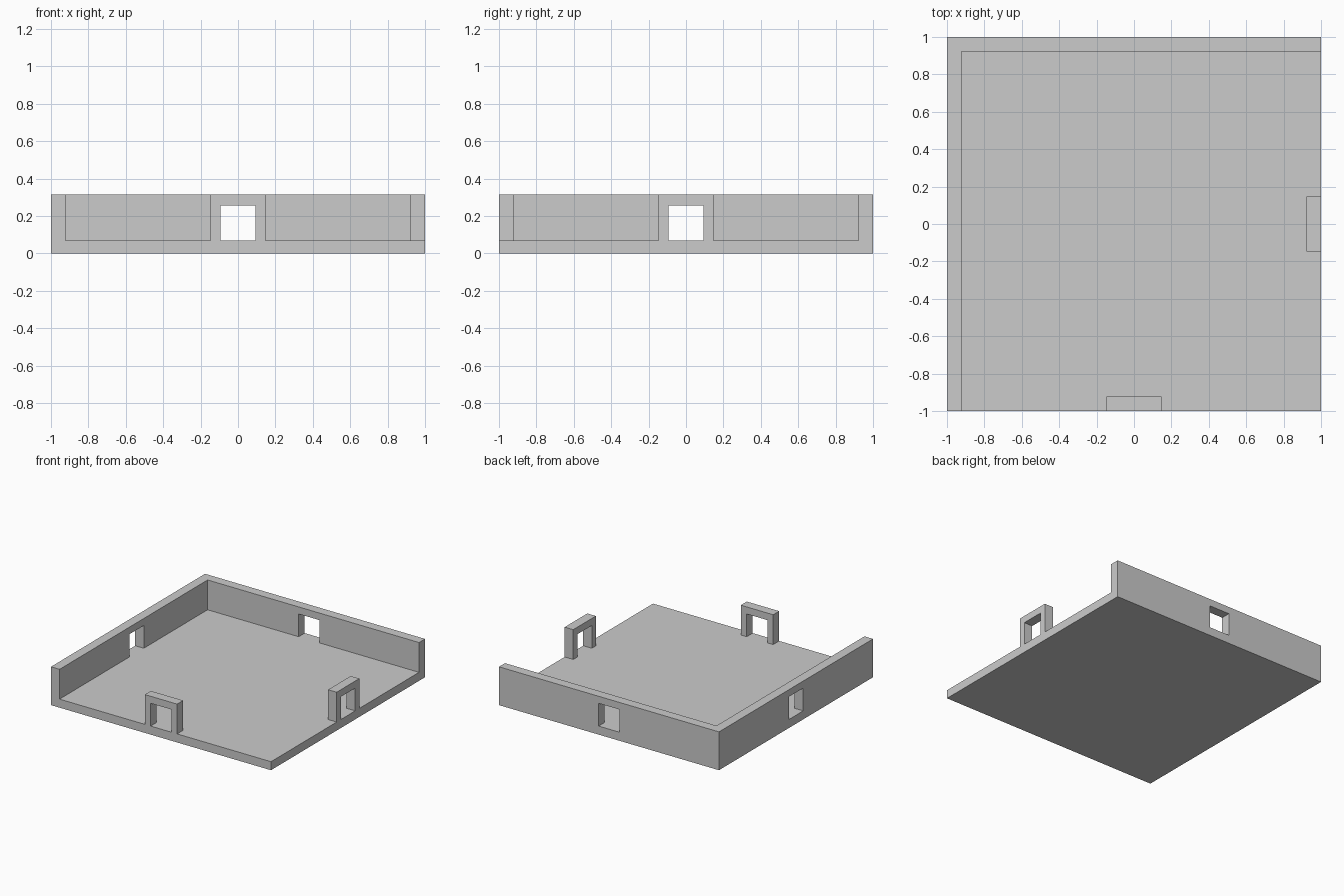
import bpy
import bmesh

if "Cube" in bpy.data.objects:
    bpy.data.objects.remove(bpy.data.objects["Cube"])

FLOOR_Z = 0.07     # top of the base slab
TOP_Z = 0.315      # top of walls and door frames
LINTEL_Z = 0.257   # top of the openings
HALF_DOOR = 0.094  # half width of the openings
HALF_FRAME = 0.147
INNER = 0.922      # inner face of walls


def extrude_profile(name, profile, d0, d1, place):
    """Closed 2D profile extruded from depth d0 to d1; place maps (u, depth, z) to 3D."""
    bm = bmesh.new()
    face = bm.faces.new([bm.verts.new(place(u, d0, z)) for u, z in profile])
    result = bmesh.ops.extrude_face_region(bm, geom=[face], use_keep_orig=True)
    for v in result["geom"]:
        if isinstance(v, bmesh.types.BMVert):
            v.co += place_vector(place, d1 - d0)
    bmesh.ops.recalc_face_normals(bm, faces=bm.faces)
    mesh = bpy.data.meshes.new(name)
    bm.to_mesh(mesh)
    bm.free()
    obj = bpy.data.objects.new(name, mesh)
    bpy.context.collection.objects.link(obj)
    return obj


def place_vector(place, depth):
    from mathutils import Vector
    return Vector(place(0, depth, 0))


def along_x(u, d, z):
    return (u, d, z)


def along_y(u, d, z):
    return (d, u, z)


def doorway(u0, u1):
    """Wall outline from u0 to u1 with a square doorway in the middle."""
    return [(u0, FLOOR_Z), (u0, TOP_Z), (u1, TOP_Z), (u1, FLOOR_Z),
            (HALF_DOOR, FLOOR_Z), (HALF_DOOR, LINTEL_Z),
            (-HALF_DOOR, LINTEL_Z), (-HALF_DOOR, FLOOR_Z)]


# Base slab
extrude_profile("floor", [(-1, 0), (1, 0), (1, FLOOR_Z), (-1, FLOOR_Z)], -1, 1, along_x)

# Full walls with doorways on the left and back
extrude_profile("left_wall", doorway(-1, 1), -1, -INNER, along_y)
extrude_profile("back_wall", doorway(-INNER, 1), INNER, 1, along_x)

# Free-standing door frames on the front and right
extrude_profile("front_door_frame", doorway(-HALF_FRAME, HALF_FRAME), -1, -INNER, along_x)
extrude_profile("right_door_frame", doorway(-HALF_FRAME, HALF_FRAME), INNER, 1, along_y)
